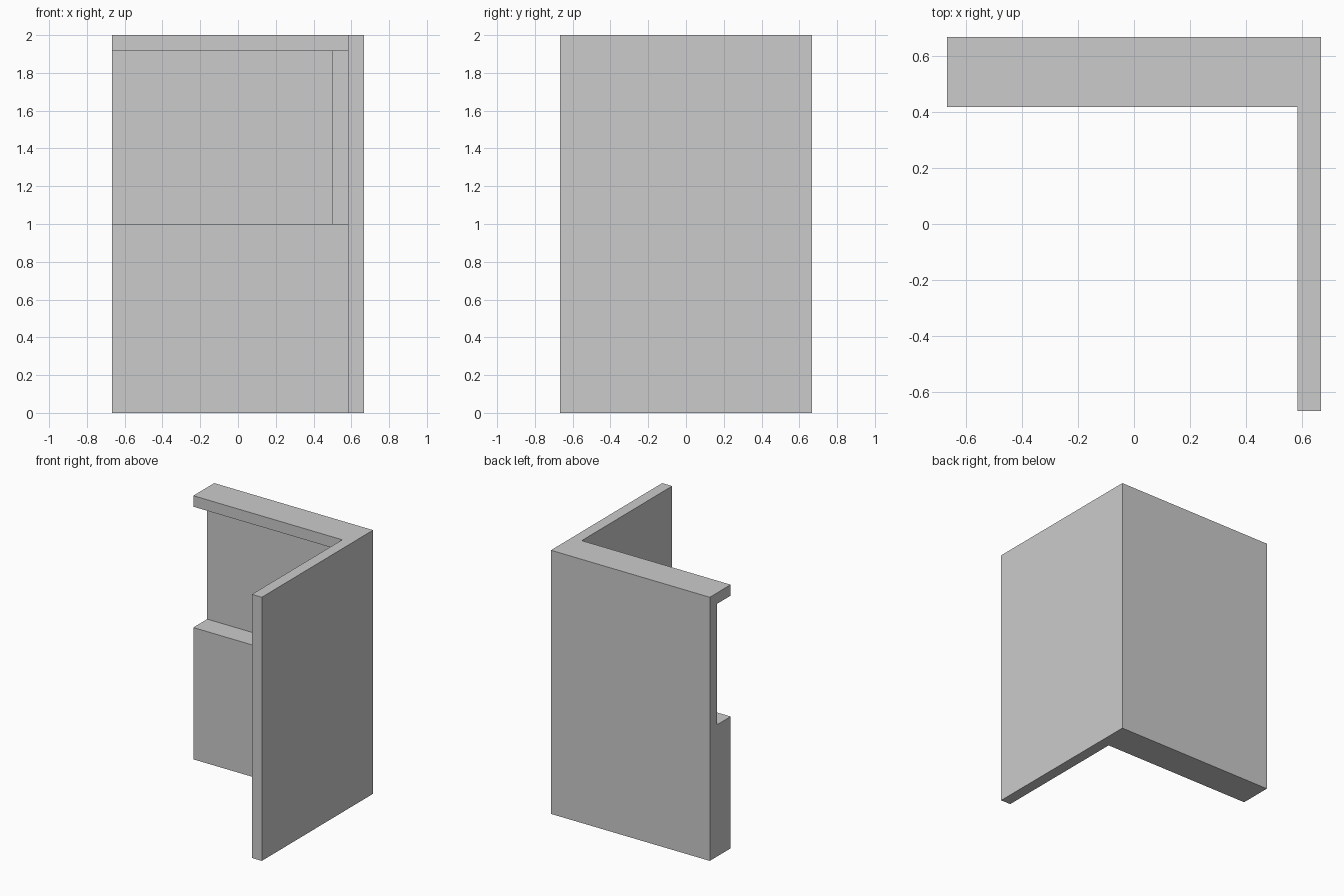
import bpy, bmesh

if "Cube" in bpy.data.objects:
    bpy.data.objects.remove(bpy.data.objects["Cube"])

U = 1 / 12  # modelling unit: the wall is 16 x 16 x 24 units


def prism(name, outline, z0, z1):
    """Extrude a plan outline (in units) between two heights."""
    bm = bmesh.new()
    base = bm.faces.new([bm.verts.new((x * U, y * U, z0 * U)) for x, y in outline])
    top = bmesh.ops.extrude_face_region(bm, geom=[base])["geom"]
    bmesh.ops.translate(bm, vec=(0, 0, (z1 - z0) * U),
                        verts=[v for v in top if isinstance(v, bmesh.types.BMVert)])
    bmesh.ops.recalc_face_normals(bm, faces=bm.faces)
    mesh = bpy.data.meshes.new(name)
    bm.to_mesh(mesh)
    bm.free()
    obj = bpy.data.objects.new(name, mesh)
    bpy.context.collection.objects.link(obj)
    return obj


# L-shaped corner wall: thick back wing, thin right wing
wall = prism("corner_wall",
             [(-8, 5), (7, 5), (7, -8), (8, -8), (8, 8), (-8, 8)], 0, 24)

# Niche in the back wing, leaving a small post in the inner corner
cutter = prism("niche_cutter",
               [(-9, 4), (7, 4), (7, 6), (6, 6), (6, 7), (-9, 7)], 12, 23)
cutter.hide_render = True
cutter.hide_set(True)

cut = wall.modifiers.new("niche", "BOOLEAN")
cut.operation = "DIFFERENCE"
cut.solver = "EXACT"
cut.object = cutter
